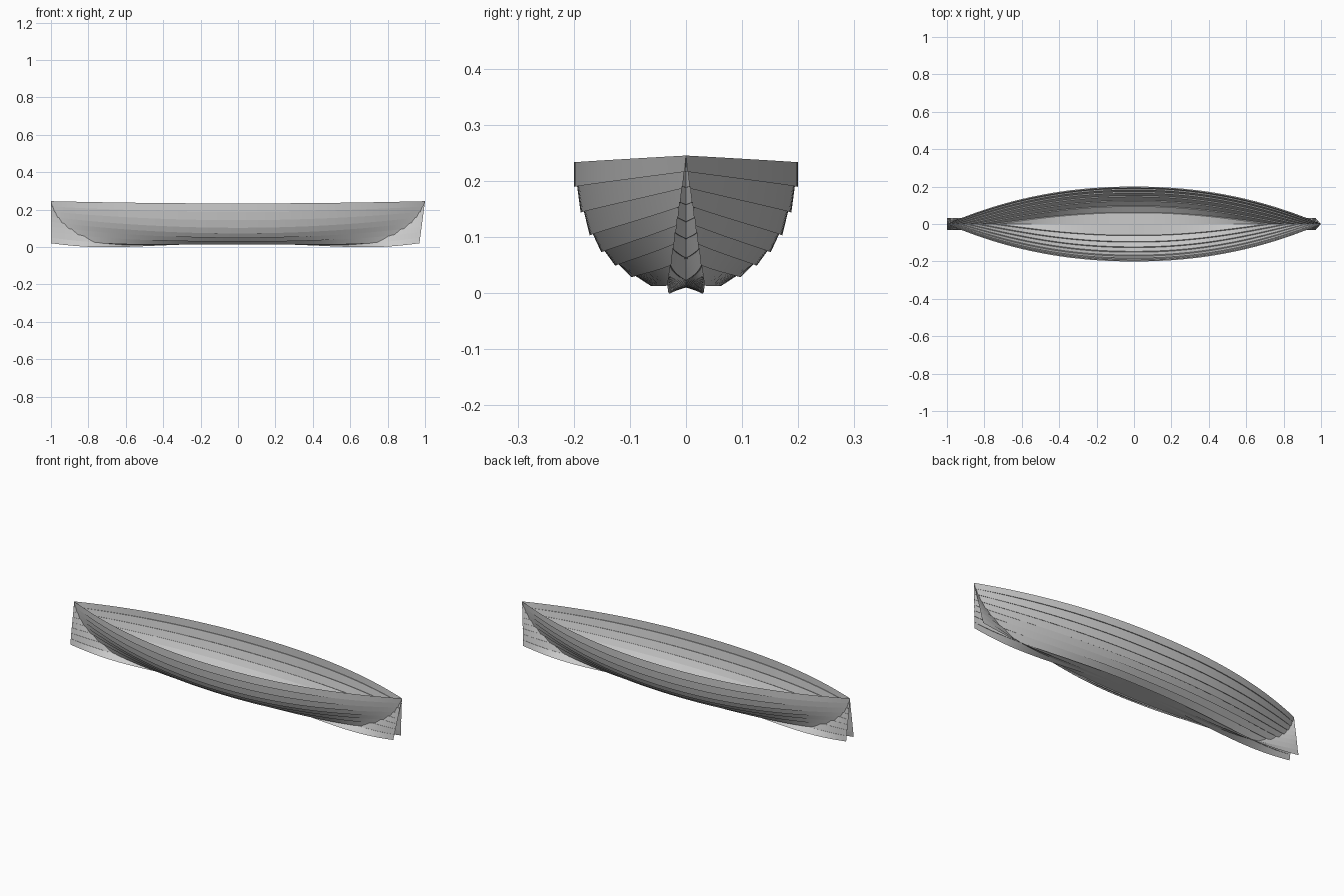
import bpy
import math
from mathutils import Vector

if "Cube" in bpy.data.objects:
    bpy.data.objects.remove(bpy.data.objects["Cube"], do_unlink=True)

grey = bpy.data.materials.new("plank grey")
grey.use_nodes = True
grey.diffuse_color = (0.6, 0.6, 0.6, 1)
grey.node_tree.nodes["Principled BSDF"].inputs["Base Color"].default_value = (0.6, 0.6, 0.6, 1)

# Plank edges from keel to sheer: midship y, midship z, end z
EDGES = [(0.0, 0.018, 0.02), (0.06, 0.018, 0.05), (0.094, 0.033, 0.08),
         (0.122, 0.053, 0.108), (0.146, 0.076, 0.135), (0.166, 0.105, 0.162),
         (0.182, 0.145, 0.19), (0.194, 0.19, 0.217), (0.2, 0.233, 0.245)]
NAMES = ["garboard_strake", "second_strake", "third_strake", "fourth_strake",
         "bilge_strake", "sixth_strake", "seventh_strake", "sheer_strake"]
STEPS = 96
LAP = 0.006


def edge_point(i, s):
    """Point on plank edge i, with s running from -1 (right end) to 1 (left end)."""
    ym, zm, ze = EDGES[i]
    t = abs(s)
    # Low edges pass the centreline near the ends and flare into the skegs
    y_end = -0.033 * (1 - (ze - 0.02) / 0.225)
    if i == 0:
        y = y_end * math.sin(t * math.pi / 2)
    else:
        fullness = 1 + 0.8 * (1 - i / 8) ** 2
        y = y_end + (ym - y_end) * (1 - t ** 2.15) ** fullness
    dip = 0.02 * max(0, 1 - i / 2.5)
    z = zm + (ze - zm) * t ** 2 - dip * math.sin(math.pi * t * t)
    # The left end is raked, the right end is upright
    reach = 0.97 + 0.03 * (ze - 0.02) / 0.225 if s > 0 else 1
    return Vector((s * reach, y, z))


def strake(i):
    """One plank with a lapped lower edge standing proud of the plank below."""
    verts, faces = [], []
    rows = 2 if i == 0 else 3
    for k in range(STEPS + 1):
        s = math.sin((k / STEPS - 0.5) * math.pi)
        low, high = edge_point(i, s), edge_point(i + 1, s)
        d = high - low
        out = Vector((0, d.z, -d.y)).normalized()
        lap = LAP * (1 - 0.8 * abs(s) ** 6)
        if i == 0:
            verts += [low, high]
        else:
            verts += [low, low + out * lap, high]
    for k in range(STEPS):
        for r in range(rows - 1):
            a = k * rows + r
            faces.append((a, a + rows, a + rows + 1, a + 1))
    mesh = bpy.data.meshes.new(NAMES[i])
    mesh.from_pydata(verts, [], faces)
    mesh.flip_normals()
    mesh.materials.append(grey)
    obj = bpy.data.objects.new(NAMES[i], mesh)
    bpy.context.collection.objects.link(obj)
    bpy.ops.object.select_all(action="DESELECT")
    obj.select_set(True)
    bpy.context.view_layer.objects.active = obj
    bpy.ops.object.shade_smooth_by_angle(angle=math.radians(30))
    mirror = obj.modifiers.new("other side", "MIRROR")
    mirror.use_axis = (False, True, False)
    mirror.use_mirror_merge = False


for i in range(len(NAMES)):
    strake(i)
